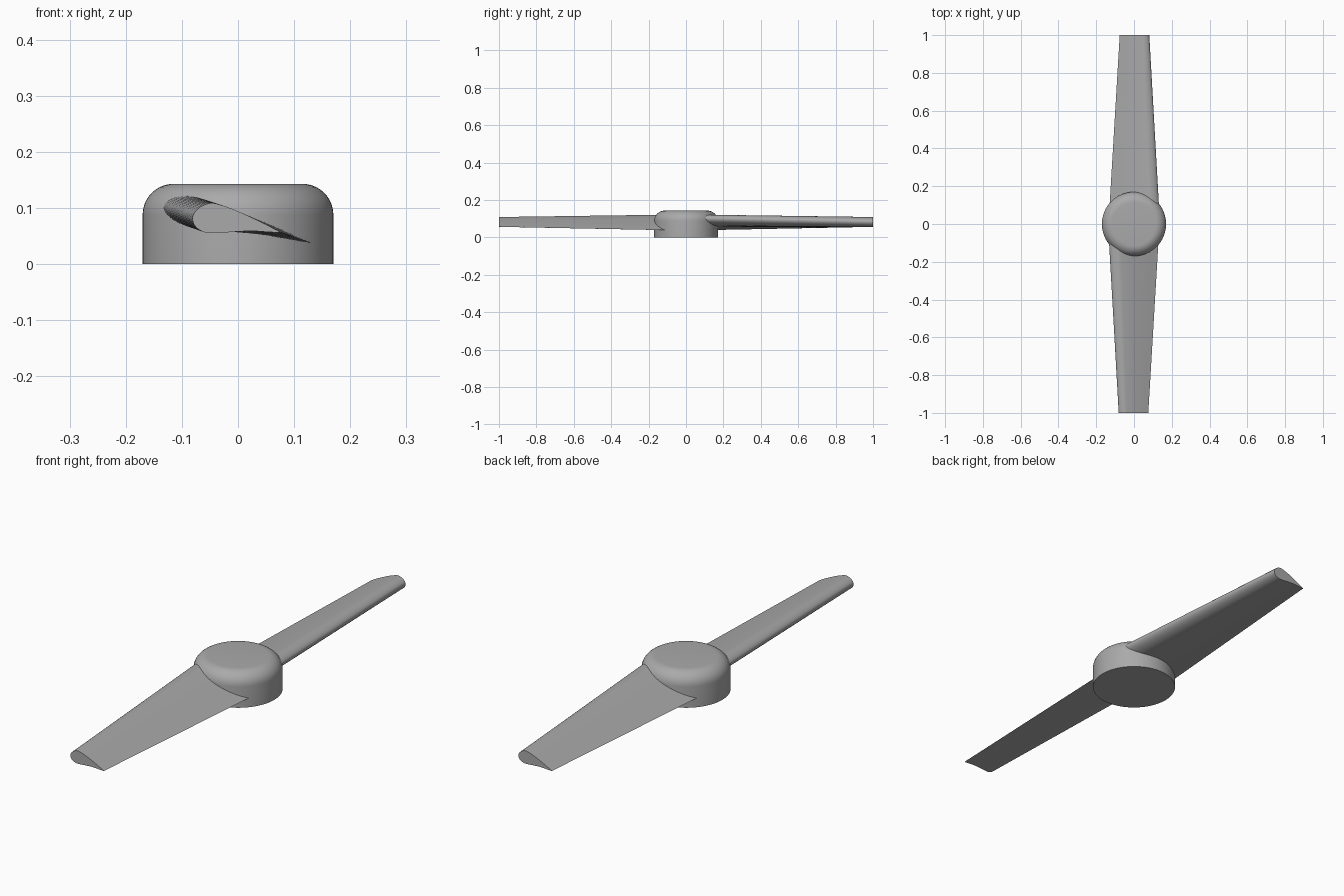
import bpy, bmesh, math
from mathutils import Vector, Matrix

old = bpy.data.objects.get("Cube")
if old:
    bpy.data.objects.remove(old, do_unlink=True)

grey = bpy.data.materials.new("plain grey")
grey.use_nodes = True
GREY = (0.4, 0.4, 0.4, 1)
grey.diffuse_color = GREY
grey.node_tree.nodes["Principled BSDF"].inputs["Base Color"].default_value = GREY


def finish(bm, name, angle):
    bmesh.ops.recalc_face_normals(bm, faces=bm.faces)
    mesh = bpy.data.meshes.new(name)
    bm.to_mesh(mesh)
    bm.free()
    mesh.materials.append(grey)
    obj = bpy.data.objects.new(name, mesh)
    bpy.context.collection.objects.link(obj)
    bpy.ops.object.select_all(action='DESELECT')
    obj.select_set(True)
    bpy.context.view_layer.objects.active = obj
    bpy.ops.object.shade_smooth_by_angle(angle=math.radians(angle))
    return obj


def smooth_path(points, steps=4):
    """Catmull-Rom curve through the points, open at both ends."""
    pts = [Vector(p) for p in points]
    pts = [pts[0]] + pts + [pts[-1]]
    path = []
    for a, b, c, d in zip(pts, pts[1:], pts[2:], pts[3:]):
        for i in range(steps):
            t = i / steps
            path.append(0.5 * (2 * b + (c - a) * t + (2 * a - 5 * b + 4 * c - d) * t ** 2
                               + (3 * b - a - 3 * c + d) * t ** 3))
    return path


# Hub: a round drum with a rounded upper rim
RADIUS, HEIGHT, FILLET, SIDES = 0.17, 0.143, 0.055, 64
profile = [(RADIUS, 0)]
for i in range(11):
    a = math.pi / 2 * i / 10
    profile.append((RADIUS - FILLET * (1 - math.cos(a)), HEIGHT - FILLET * (1 - math.sin(a))))
bm = bmesh.new()
rings = [[bm.verts.new((r * math.cos(k * math.tau / SIDES), r * math.sin(k * math.tau / SIDES), z))
          for k in range(SIDES)] for r, z in profile]
for low, high in zip(rings, rings[1:]):
    for k in range(SIDES):
        n = (k + 1) % SIDES
        bm.faces.new((low[k], low[n], high[n], high[k]))
bm.faces.new(rings[0])
bm.faces.new(rings[-1])
finish(bm, "hub", 35)

# Blade section: along the chord, then across it, starting at the thin trailing edge
section = smooth_path([
    (0.08, 0), (0.04, 0.006), (-0.01, 0.011), (-0.04, 0.011), (-0.053, 0.009),
    (-0.064, 0.002), (-0.073, -0.009), (-0.077, -0.022), (-0.073, -0.034),
    (-0.062, -0.042), (-0.045, -0.044), (-0.025, -0.038), (0, -0.027),
    (0.03, -0.015), (0.055, -0.008), (0.08, -0.001)])
PITCH = math.radians(19)
AXIS_Z = 0.083


def blade(name, turn):
    """Blade with a chord that widens towards the hub at constant thickness."""
    bm = bmesh.new()
    ends = []
    for y, widen in ((-1, 1), (-0.02, 1.77)):
        ring = []
        for u, v in section:
            u *= widen
            ring.append(bm.verts.new((u * math.cos(PITCH) + v * math.sin(PITCH), y,
                                      AXIS_Z - u * math.sin(PITCH) + v * math.cos(PITCH))))
        ends.append(ring)
    tip, root = ends
    for k in range(len(tip)):
        n = (k + 1) % len(tip)
        bm.faces.new((tip[k], tip[n], root[n], root[k]))
    bm.faces.new(tip)
    bm.faces.new(root)
    bm.transform(Matrix.Rotation(turn, 4, 'Z'))
    return finish(bm, name, 40)


blade("front_blade", 0)
blade("rear_blade", math.pi)
